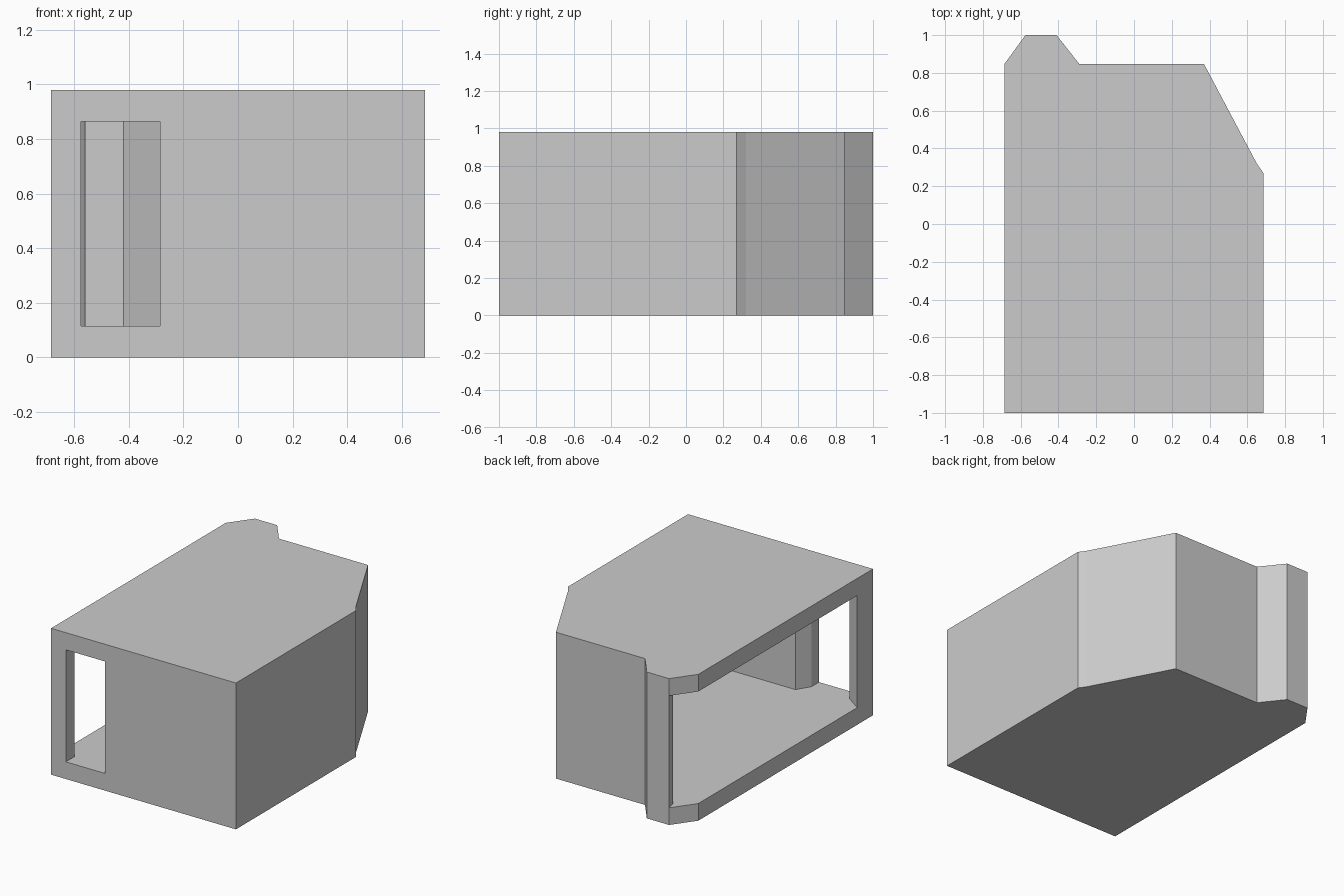
import bpy
import bmesh

cube = bpy.data.objects.get("Cube")
if cube:
    bpy.data.objects.remove(cube, do_unlink=True)

HEIGHT = 0.98
SLAB = 0.115          # thickness of floor and roof

grey = bpy.data.materials.new("plain_grey")
grey.use_nodes = True
colour = (0.6, 0.6, 0.6, 1)
grey.diffuse_color = colour
grey.node_tree.nodes["Principled BSDF"].inputs["Base Color"].default_value = colour


def prism(name, outline, bottom, top):
    """Upright prism over a plan outline."""
    bm = bmesh.new()
    base = bm.faces.new([bm.verts.new((x, y, bottom)) for x, y in outline])
    side = bmesh.ops.extrude_face_region(bm, geom=[base])["geom"]
    verts = [v for v in side if isinstance(v, bmesh.types.BMVert)]
    bmesh.ops.translate(bm, verts=verts, vec=(0, 0, top - bottom))
    bmesh.ops.recalc_face_normals(bm, faces=bm.faces)
    mesh = bpy.data.meshes.new(name)
    bm.to_mesh(mesh)
    bm.free()
    mesh.materials.append(grey)
    obj = bpy.data.objects.new(name, mesh)
    bpy.context.collection.objects.link(obj)
    return obj


# Outer body: box with one cut corner and a bump at the back
outer = [(-0.685, -1), (0.685, -1), (0.685, 0.27), (0.65, 0.32), (0.37, 0.848),
         (-0.29, 0.848), (-0.41, 1), (-0.575, 1), (-0.685, 0.848)]
shell = prism("room_shell", outer, 0, HEIGHT)

# Room interior, running out through the front slot and the open side
inner = [(-0.285, -1.1), (-0.285, -0.92), (-0.23, -0.83), (0.6, -0.83),
         (0.6, 0.25), (0.32, 0.77), (-0.285, 0.77), (-0.42, 0.935),
         (-0.56, 0.935), (-0.575, 1), (-0.6, 1.1), (-0.8, 1.1),
         (-0.8, -0.753), (-0.575, -0.91), (-0.575, -1.1)]
cutter = prism("room_cutter", inner, SLAB, HEIGHT - SLAB)
cutter.hide_render = True

cut = shell.modifiers.new("hollow", "BOOLEAN")
cut.operation = "DIFFERENCE"
cut.solver = "EXACT"
cut.object = cutter

# Bake the cut and drop the helper
bpy.context.view_layer.update()
evaluated = shell.evaluated_get(bpy.context.evaluated_depsgraph_get())
mesh = bpy.data.meshes.new_from_object(evaluated)
shell.modifiers.clear()
shell.data = mesh
bpy.data.objects.remove(cutter, do_unlink=True)
